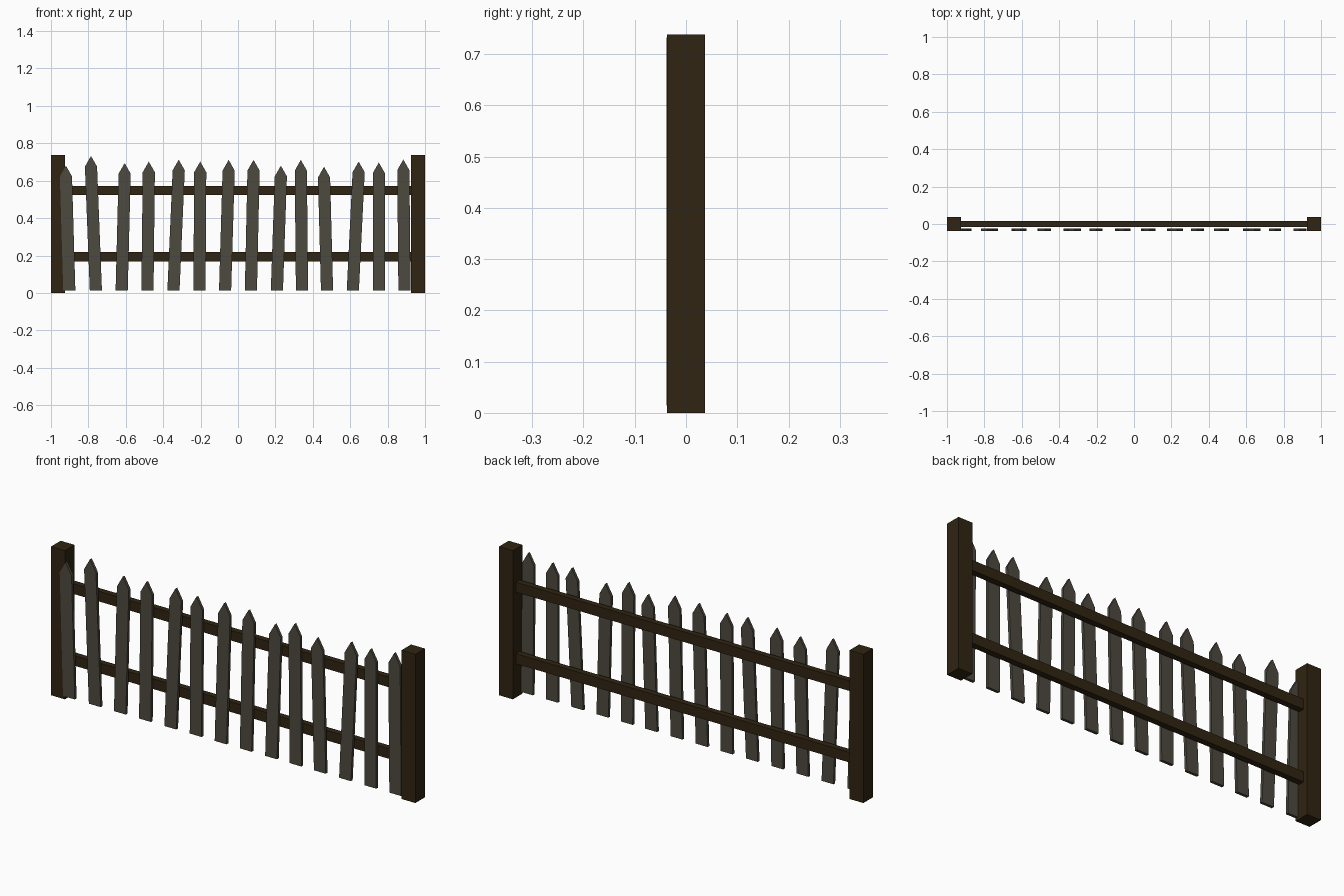
import bpy

if "Cube" in bpy.data.objects:
    bpy.data.objects.remove(bpy.data.objects["Cube"])


def material(name, rgb):
    m = bpy.data.materials.new(name)
    m.diffuse_color = (*rgb, 1)
    m.use_nodes = True
    m.node_tree.nodes["Principled BSDF"].inputs["Base Color"].default_value = m.diffuse_color
    return m


dark_wood = material("dark brown wood", (0.030, 0.018, 0.006))
grey_wood = material("weathered grey wood", (0.075, 0.067, 0.050))


def prism(name, outline, y0, y1, mat):
    """Extrude an x-z outline (counter-clockwise from the front) from y0 to y1."""
    n = len(outline)
    verts = [(x, y, z) for y in (y0, y1) for x, z in outline]
    faces = [tuple(range(n)), tuple(reversed(range(n, 2 * n)))]
    faces += [(i, i + n, (i + 1) % n + n, (i + 1) % n) for i in range(n)]
    mesh = bpy.data.meshes.new(name)
    mesh.from_pydata(verts, [], faces)
    mesh.materials.append(mat)
    obj = bpy.data.objects.new(name, mesh)
    bpy.context.collection.objects.link(obj)


def box(name, x0, x1, y, z0, z1, mat):
    prism(name, [(x0, z0), (x1, z0), (x1, z1), (x0, z1)], -y, y, mat)


# End posts
box("left_post", -1, -0.924, 0.0375, 0, 0.738, dark_wood)
box("right_post", 0.924, 1, 0.0375, 0, 0.738, dark_wood)

# Horizontal rails
box("lower_rail", -0.924, 0.924, 0.015, 0.168, 0.218, dark_wood)
box("upper_rail", -0.924, 0.924, 0.015, 0.523, 0.573, dark_wood)

# Leaning pickets: bottom centre x, tip x, tip height
pickets = [(-0.902, -0.920, 0.680), (-0.760, -0.786, 0.732), (-0.622, -0.606, 0.694),
           (-0.484, -0.477, 0.702), (-0.345, -0.317, 0.712), (-0.206, -0.202, 0.702),
           (-0.069, -0.050, 0.711), (0.069, 0.083, 0.711), (0.208, 0.229, 0.680),
           (0.342, 0.336, 0.711), (0.476, 0.460, 0.674), (0.614, 0.645, 0.702),
           (0.753, 0.753, 0.697), (0.890, 0.884, 0.713)]
h, base = 0.0325, 0.014
for i, (xb, xt, top) in enumerate(pickets):
    shoulder = top - 0.057
    outline = [(xb - h, base), (xb + h, base), (xt + h, shoulder),
               (xt, top), (xt - h, shoulder)]
    prism(f"picket_{i + 1}", outline, -0.0379, -0.024, grey_wood)
